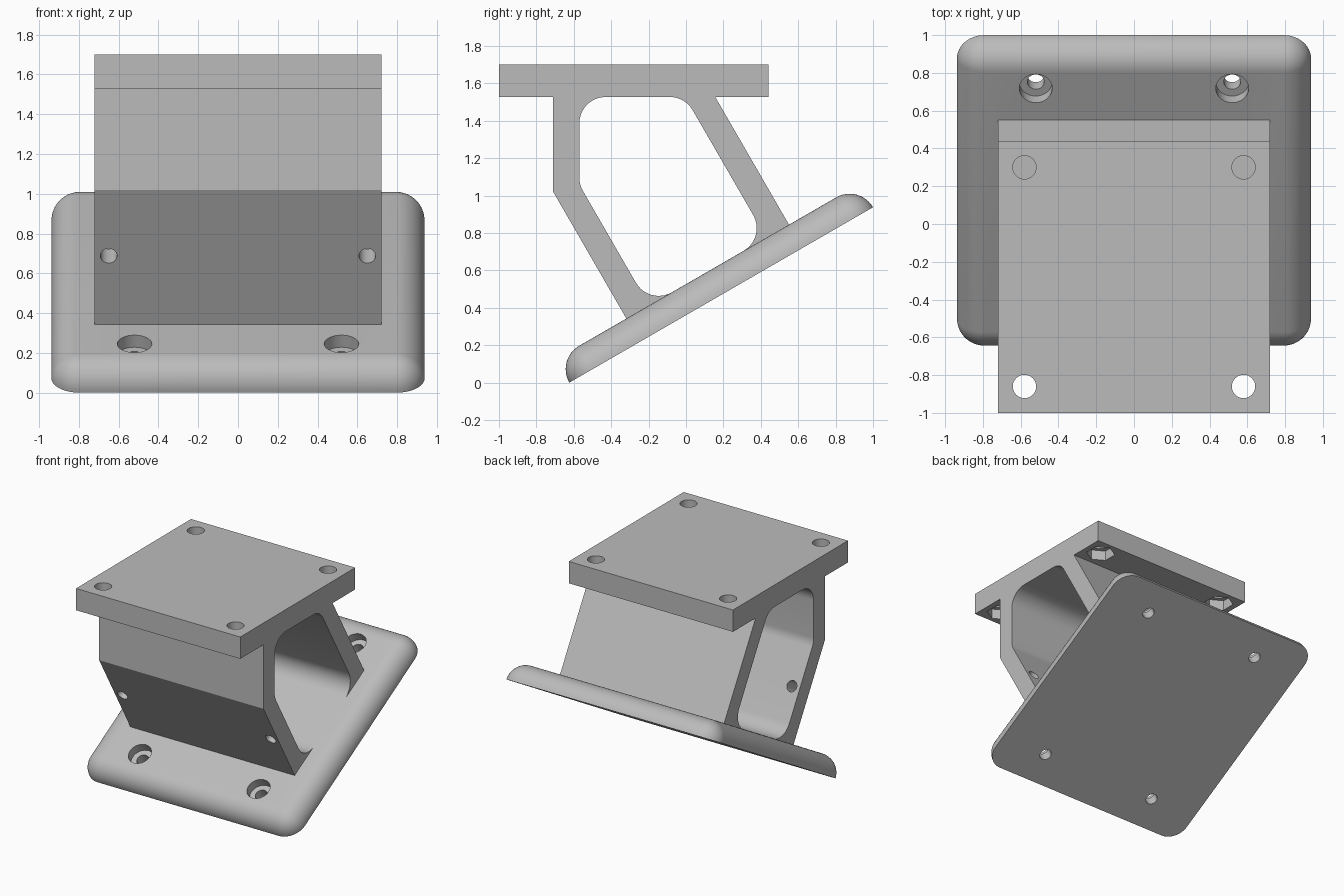
import bpy, bmesh
from math import sin, cos, pi, radians, tan
from mathutils import Matrix, Vector

if "Cube" in bpy.data.objects:
    bpy.data.objects.remove(bpy.data.objects["Cube"])

mat = bpy.data.materials.new("plain grey")
mat.use_nodes = True
GREY = (0.5, 0.5, 0.5, 1)
mat.diffuse_color = GREY
mat.node_tree.nodes["Principled BSDF"].inputs["Base Color"].default_value = GREY

SIDE, THICK, R = 1.875, 0.144, 0.14       # base plate size, fillet radius
LOW_Y, TILT = -0.624, radians(30)
TOP_Z, HALF_X = 1.527, 0.72               # underside and half width of top plate
U = Vector((cos(TILT), sin(TILT)))        # up the slope, in (y, z)
N = Vector((-sin(TILT), cos(TILT)))       # out of the slope


def slope(s, h=THICK):
    """Point (y, z) at distance s up the slope and height h above the base underside."""
    return Vector((LOW_Y, 0)) + U * s + N * h


def make(name, bm, matrix=Matrix()):
    bmesh.ops.recalc_face_normals(bm, faces=bm.faces)
    me = bpy.data.meshes.new(name)
    bm.to_mesh(me)
    bm.free()
    me.materials.append(mat)
    ob = bpy.data.objects.new(name, me)
    ob.matrix_world = matrix
    bpy.context.collection.objects.link(ob)
    return ob


def cylinder(center, direction, radius, depth, sides=32):
    bm = bmesh.new()
    bmesh.ops.create_cone(bm, cap_ends=True, segments=sides, radius1=radius,
                          radius2=radius, depth=depth)
    turn = Vector(direction).to_track_quat("Z", "Y").to_matrix().to_4x4()
    cutter = make("cutter", bm, Matrix.Translation(center) @ turn)
    cutter.hide_render = True
    return cutter


def cut(ob, cutters):
    for c in cutters:
        mod = ob.modifiers.new("cut", "BOOLEAN")
        mod.operation, mod.solver, mod.object = "DIFFERENCE", "EXACT", c
    bpy.context.view_layer.update()
    done = bpy.data.meshes.new_from_object(ob.evaluated_get(bpy.context.evaluated_depsgraph_get()))
    ob.modifiers.clear()
    ob.data = done
    for c in cutters:
        bpy.data.objects.remove(c)


def fillet(before, corner, after, n=10):
    """Arc that rounds a corner of a profile."""
    a, b = (before - corner).normalized(), (after - corner).normalized()
    half = a.angle(b) / 2
    center = corner + (a + b).normalized() * R / sin(half)
    start = corner + a * R / tan(half) - center
    end = corner + b * R / tan(half) - center
    sweep = pi - 2 * half
    return [center + (start * sin(sweep * (1 - i / n)) + end * sin(sweep * i / n)) / sin(sweep)
            for i in range(n + 1)]


def extrude_x(name, profile):
    bm = bmesh.new()
    face = bm.faces.new([bm.verts.new((-HALF_X, p.x, p.y)) for p in profile])
    out = bmesh.ops.extrude_face_region(bm, geom=[face])["geom"]
    bmesh.ops.translate(bm, vec=(2 * HALF_X, 0, 0),
                        verts=[v for v in out if isinstance(v, bmesh.types.BMVert)])
    return make(name, bm)


# Base plate: rounded square rings stacked along a quarter-round edge
bm = bmesh.new()
rings, inner, steps = [], SIDE / 2 - THICK, 12
for i in range(steps + 1):
    t = pi / 2 * i / steps
    ring = []
    for q in range(4):
        for k in range(steps + 1):
            a = pi / 2 * (q + k / steps)
            cx = inner if q in (0, 3) else -inner
            cy = inner if q in (0, 1) else -inner
            r = THICK * cos(t)
            ring.append(bm.verts.new((cx + r * cos(a), cy + r * sin(a), THICK * sin(t))))
    rings.append(ring)
count = len(rings[0])
for lower, upper in zip(rings, rings[1:]):
    for k in range(count):
        j = (k + 1) % count
        bm.faces.new((lower[k], lower[j], upper[j], upper[k]))
bm.faces.new(rings[0])
bm.faces.new(rings[-1])
bmesh.ops.remove_doubles(bm, verts=bm.verts, dist=0.0005)
mid = slope(SIDE / 2, 0)
base = make("base_plate", bm, Matrix.Translation((0, mid.x, mid.y)) @ Matrix.Rotation(TILT, 4, "X"))

# Counterbored screw holes in the base
tools = []
for x in (-0.52, 0.52):
    for s in (-0.695, 0.695):
        for h, radius, depth in ((THICK / 2, 0.045, 0.4), (THICK + 0.03, 0.087, 0.2)):
            p = slope(SIDE / 2 + s, h)
            tools.append(cylinder((x, p.x, p.y), (0, N.x, N.y), radius, depth))
cut(base, tools)

# Front leg: vertical, then bent square to the base, filleted inside
foot, wall = 0.4355, 0.14
bend = Vector((-0.71, 1.02))
top_out = Vector((bend.x, TOP_Z))
top_in = Vector((bend.x + wall, TOP_Z))
foot_in, back_foot_in = slope(foot + wall), slope(SIDE - foot - wall)
bend_in = Vector((top_in.x, foot_in.y - (top_in.x - foot_in.x) / tan(TILT)))
top_back_in = back_foot_in + N * ((TOP_Z - back_foot_in.y) / N.y)
front_leg = extrude_x("front_leg", [top_out, bend, slope(foot)]
                      + fillet(back_foot_in, foot_in, bend_in)
                      + fillet(foot_in, bend_in, top_in)
                      + fillet(bend_in, top_in, top_back_in))

# Cross holes in the sloping part of the front leg
p = bend + (slope(foot) - bend) * 0.49 + U * wall / 2
cut(front_leg, [cylinder((x, p.x, p.y), (0, U.x, U.y), 0.042, 0.4) for x in (-0.65, 0.65)])

# Rear leg: straight, square to the base
back_foot = slope(SIDE - foot)
top_back = back_foot + N * ((TOP_Z - back_foot.y) / N.y)
rear_leg = extrude_x("rear_leg", [top_back, back_foot]
                     + fillet(foot_in, back_foot_in, top_back_in)
                     + fillet(back_foot_in, top_back_in, top_in))

# Top plate with bolt holes and hexagonal nut pockets underneath
plate_mid = -1 + HALF_X
corners = [Vector((y, z)) for y, z in ((-1, TOP_Z), (2 * HALF_X - 1, TOP_Z),
                                       (2 * HALF_X - 1, 1.7), (-1, 1.7))]
top = extrude_x("top_plate", corners)
tools = []
for x in (-0.58, 0.58):
    for y in (plate_mid - 0.58, plate_mid + 0.58):
        tools.append(cylinder((x, y, 1.6), (0, 0, 1), 0.062, 0.6))
        tools.append(cylinder((x, y, TOP_Z), (0, 0, 1), 0.108, 0.16, 6))
cut(top, tools)

# Smooth rounded parts, keep real edges crisp
for ob in (base, front_leg, rear_leg, top):
    bpy.ops.object.select_all(action="DESELECT")
    ob.select_set(True)
    bpy.context.view_layer.objects.active = ob
    bpy.ops.object.shade_smooth_by_angle(angle=radians(20))
